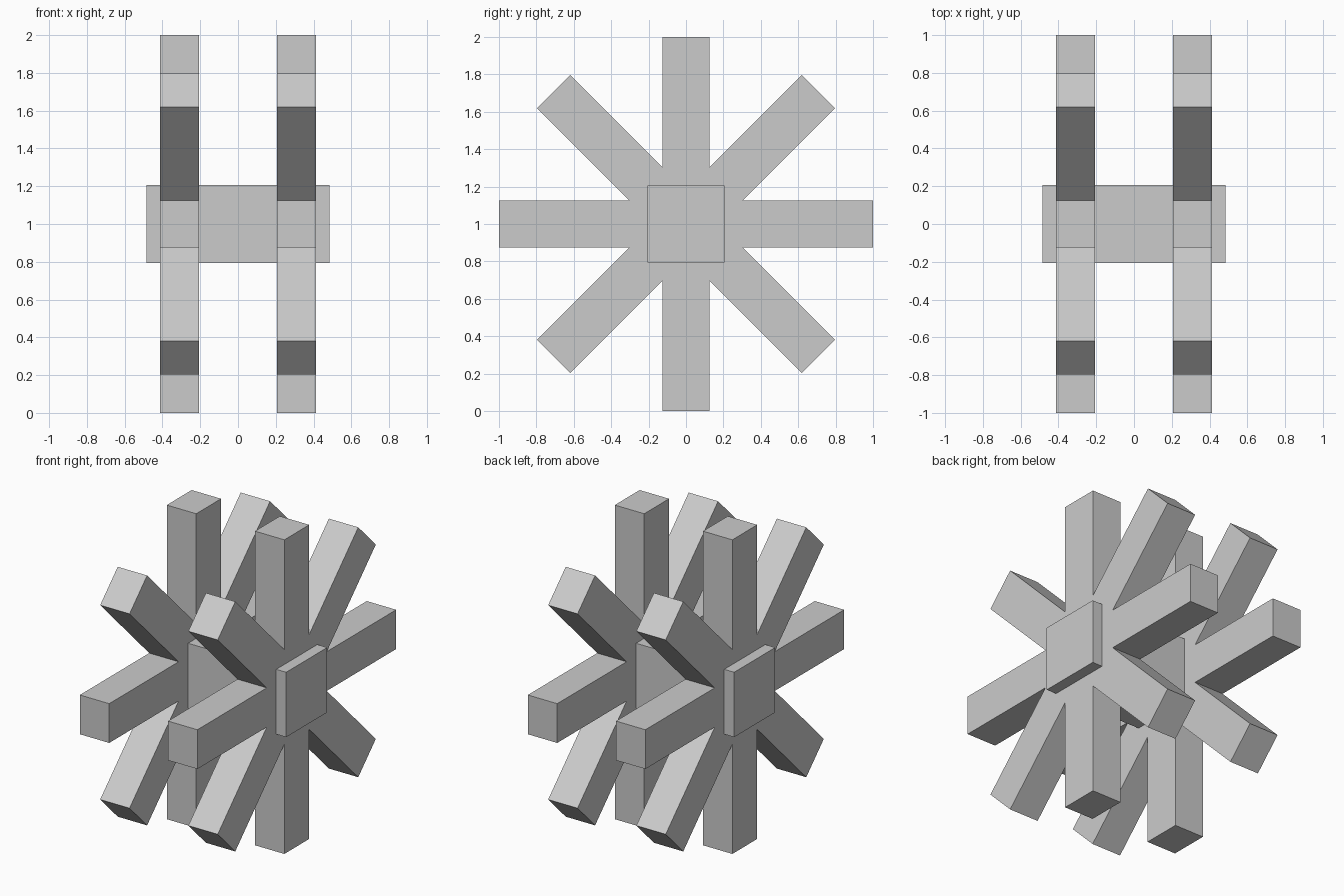
import bpy
import bmesh
from math import pi, tan
from mathutils import Matrix, Vector

cube = bpy.data.objects.get("Cube")
if cube:
    bpy.data.objects.remove(cube, do_unlink=True)

SPOKES = 8
HALF_WIDTH = 0.125
RADIUS = 1.0
CENTRE = Vector((0, 0, 1))

grey = bpy.data.materials.new("plain_grey")
grey.use_nodes = True
colour = (0.6, 0.6, 0.6, 1)
grey.diffuse_color = colour
grey.node_tree.nodes["Principled BSDF"].inputs["Base Color"].default_value = colour


def add_object(name, bm):
    bmesh.ops.recalc_face_normals(bm, faces=bm.faces[:])
    mesh = bpy.data.meshes.new(name)
    bm.to_mesh(mesh)
    bm.free()
    mesh.materials.append(grey)
    obj = bpy.data.objects.new(name, mesh)
    obj.location = CENTRE
    bpy.context.collection.objects.link(obj)
    return obj


def spoked_wheel(name, x_min, x_max):
    """Star outline in the side plane, extruded along x."""
    bm = bmesh.new()
    # Two tip corners and the notch before the next spoke
    notch = HALF_WIDTH / tan(pi / SPOKES)
    spoke = [Vector((x_min, RADIUS, -HALF_WIDTH)),
             Vector((x_min, RADIUS, HALF_WIDTH)),
             Vector((x_min, notch, HALF_WIDTH))]
    outline = []
    for i in range(SPOKES):
        turn = Matrix.Rotation(2 * pi * i / SPOKES, 3, 'X')
        outline += [bm.verts.new(turn @ p) for p in spoke]
    face = bm.faces.new(outline)
    result = bmesh.ops.extrude_face_region(bm, geom=[face], use_keep_orig=True)
    moved = [v for v in result["geom"] if isinstance(v, bmesh.types.BMVert)]
    bmesh.ops.translate(bm, verts=moved, vec=(x_max - x_min, 0, 0))
    return add_object(name, bm)


# Pair of eight-spoked wheels
spoked_wheel("left_wheel", 0.207, 0.414)
spoked_wheel("right_wheel", -0.414, -0.207)

# Square axle running through both wheels
bm = bmesh.new()
bmesh.ops.create_cube(bm, size=1)
bmesh.ops.scale(bm, verts=bm.verts[:], vec=(0.968, 0.413, 0.413))
add_object("axle", bm)
